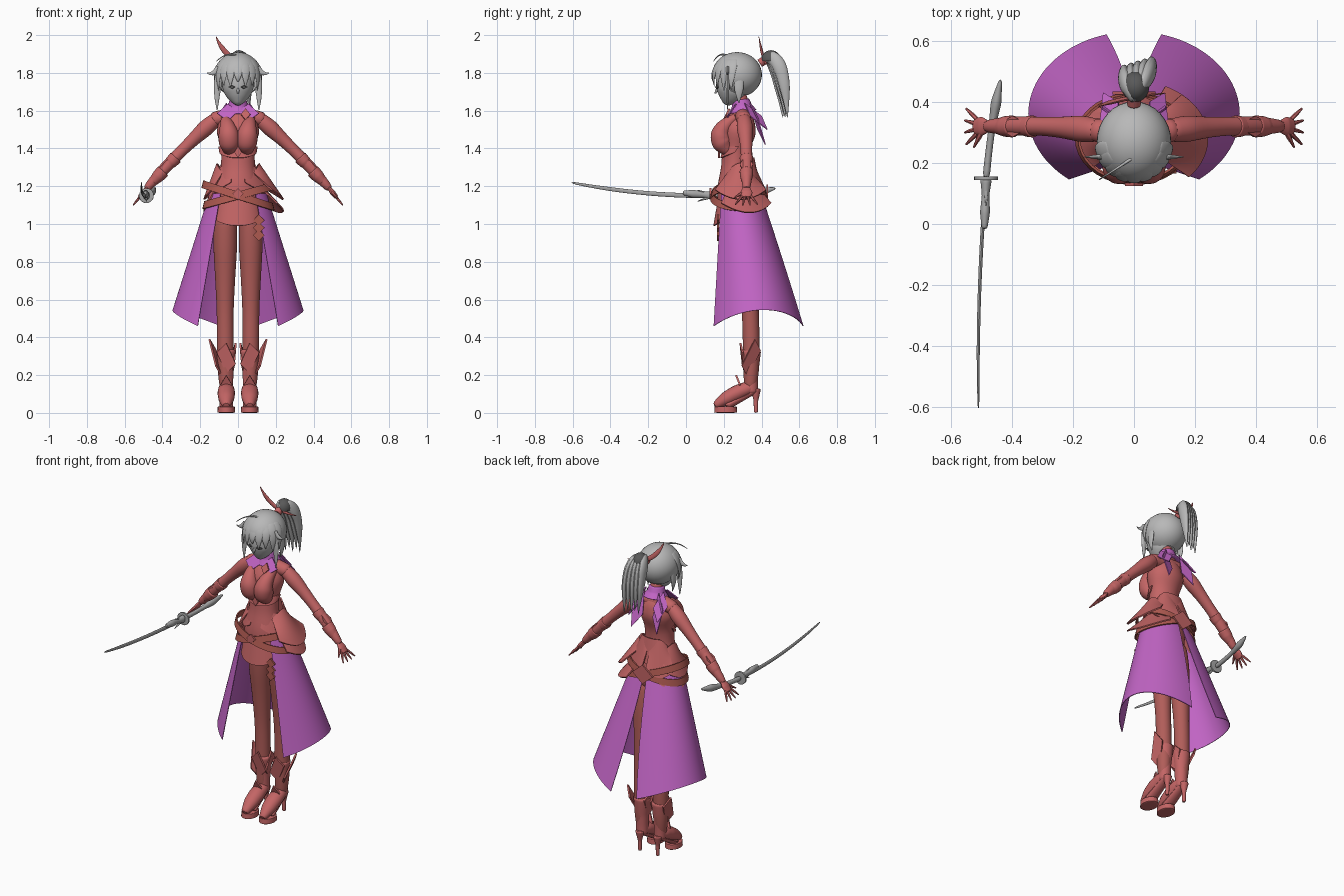
import bpy, bmesh
from math import sin, cos, pi, radians
from mathutils import Vector

default = bpy.data.objects.get("Cube")
if default:
    bpy.data.objects.remove(default, do_unlink=True)

SIDE, BACK, UP = Vector((1, 0, 0)), Vector((0, 1, 0)), Vector((0, 0, 1))
WAIST_Y = .28


def material(name, red, green, blue):
    mat = bpy.data.materials.new(name)
    mat.use_nodes = True
    mat.diffuse_color = (red, green, blue, 1)
    shader = mat.node_tree.nodes["Principled BSDF"]
    shader.inputs["Base Color"].default_value = (red, green, blue, 1)
    return mat


RED = material("dusty red", .55, .13, .13)
LEG_RED = material("muted red", .44, .11, .1)
BROWN = material("brown red", .42, .1, .08)
VIOLET = material("violet", .54, .13, .56)
GREY = material("pale grey", .48, .48, .48)
STEEL = material("steel grey", .38, .38, .38)
DARK = material("dark grey", .1, .1, .1)


def finish(name, bm, mat, rounded=False, thickness=0):
    """Turn a bmesh into a named, shaded object."""
    bmesh.ops.recalc_face_normals(bm, faces=bm.faces)
    mesh = bpy.data.meshes.new(name)
    bm.to_mesh(mesh)
    bm.free()
    obj = bpy.data.objects.new(name, mesh)
    bpy.context.collection.objects.link(obj)
    mesh.materials.append(mat)
    if thickness:
        solid = obj.modifiers.new("thickness", 'SOLIDIFY')
        solid.thickness, solid.offset = thickness, 0
        obj.modifiers.new("crisp rim", 'EDGE_SPLIT').split_angle = radians(50)
    if rounded:
        obj.modifiers.new("rounding", 'SUBSURF').render_levels = 1
    bpy.ops.object.select_all(action='DESELECT')
    obj.select_set(True)
    bpy.context.view_layer.objects.active = obj
    bpy.ops.object.shade_smooth_by_angle(angle=radians(50))


def bridge(bm, rows, closed):
    """Join neighbouring rows of vertices with quads."""
    for low, high in zip(rows, rows[1:]):
        count = len(low)
        for i in range(count if closed else count - 1):
            j = (i + 1) % count
            bm.faces.new((low[i], low[j], high[j], high[i]))


def along_path(path, t):
    """Straight line through two points or a smooth bend through three."""
    points = [Vector(p) for p in path]
    if len(points) == 2:
        return points[0].lerp(points[1], t)
    start, middle, end = points
    bend = middle - (start + end) / 2
    return start.lerp(end, t) + bend * 4 * t * (1 - t)


def tube(name, mat, path, widths, ref=BACK, flat=1, sides=10, side=1, steps=12):
    """Rounded tube whose evenly spaced widths are blended; flattened along ref."""
    bm = bmesh.new()
    rows = []
    for step in range(steps + 1):
        t = step / steps
        centre = along_path(path, t)
        ahead = (along_path(path, t + .01) - along_path(path, t - .01)).normalized()
        wide = ahead.cross(ref).normalized()
        thin = wide.cross(ahead) * flat
        place = t * (len(widths) - 1)
        k = min(int(place), len(widths) - 2)
        radius = max(widths[k] + (widths[k + 1] - widths[k]) * (place - k), .002)
        row = []
        for i in range(sides):
            turn = 2 * pi * i / sides
            point = centre + radius * (wide * cos(turn) + thin * sin(turn))
            row.append(bm.verts.new((point.x * side, point.y, point.z)))
        rows.append(row)
    bridge(bm, rows, closed=True)
    bm.faces.new(rows[0])
    bm.faces.new(rows[-1])
    finish(name, bm, mat, rounded=True)


def wrap(name, mat, start, stop, top, bottom, hem=0, peak=0, tilt=0, lean=0,
         side=1, slit=0, thickness=.008, rows=6, columns=36):
    """Sheet round the body, from angle to angle off the front; rims are radius, height."""
    bm = bmesh.new()
    grid = []
    for r in range(rows + 1):
        t = r / rows
        radius, height = Vector(top).lerp(Vector(bottom), t)
        line = []
        for c in range(columns + 1):
            s = c / columns
            angle = radians(start + (stop + slit * (1 - t) - start) * s)
            rise = tilt * sin(angle) + (t * hem + (1 - t) * peak) * sin(pi * s)
            line.append(bm.verts.new((side * radius * sin(angle),
                                      WAIST_Y + lean * t - radius * .78 * cos(angle),
                                      height + rise)))
        grid.append(line)
    bridge(bm, grid, closed=False)
    finish(name, bm, mat, thickness=thickness)


def ball(name, mat, centre, size, keep):
    """Part of an ellipsoid, chosen by a rule on its faces."""
    bm = bmesh.new()
    bmesh.ops.create_uvsphere(bm, u_segments=32, v_segments=20, radius=1)
    for v in bm.verts:
        v.co = [c + s * k for c, s, k in zip(centre, size, v.co)]
    gone = [f for f in bm.faces if not keep(f.calc_center_median())]
    bmesh.ops.delete(bm, geom=gone, context='FACES')
    finish(name, bm, mat)


def diamond(name, mat, centre, across, down, side=1, thickness=.01):
    """Four-pointed plate."""
    bm = bmesh.new()
    centre = Vector(centre)
    corners = [centre - across, centre - down, centre + across, centre + down]
    bm.faces.new([bm.verts.new((p.x * side, p.y, p.z)) for p in corners])
    finish(name, bm, mat, thickness=thickness)


# Torso, neck and tunic
tube("torso", RED, [(0, .29, 1), (0, .26, 1.3), (0, .3, 1.6)],
     [.1, .13, .12, .09, .09, .12, .07], flat=.82, sides=20)
tube("shoulders", RED, [-SIDE * .14 + BACK * .31 + UP * 1.55, BACK * .3 + UP * 1.57,
                        SIDE * .14 + BACK * .31 + UP * 1.55], [.04, .05, .04])
tube("neck", RED, [(0, .31, 1.58), (0, .28, 1.7)], [.045, .035])
wrap("front_tunic", RED, -62, 62, (.1, 1.3), (.13, 1.02), hem=-.03, lean=-.03)
wrap("chest_band", RED, -90, 90, (.1, 1.41), (.095, 1.38), hem=-.03, lean=-.02)
diamond("chest_gem", RED, (0, .175, 1.38), SIDE * .02, UP * .03)

# Belts and buckles
wrap("belt_low_right", BROWN, 0, 360, (.175, 1.17), (.185, 1.13), tilt=.05)
wrap("belt_low_left", BROWN, 0, 360, (.18, 1.17), (.19, 1.13), tilt=-.06)
diamond("front_buckle", RED, (0, .13, 1.16), SIDE * .03, UP * .03)
diamond("back_buckle", RED, (0, .43, 1.15), SIDE * .07, UP * .06)
wrap("spine_plate", RED, 145, 215, (.1, 1.35), (.14, 1.24), -.04)
for drop in range(3):
    diamond("hip_charm", BROWN, SIDE * .11 + BACK * .17 + UP * (1.02 - drop * .04),
            SIDE * .03, UP * .03)

for side, word in ((1, "left_"), (-1, "right_")):
    # Waist armour
    flare = .24 if side > 0 else .18
    wrap(word + "hip_guard", RED, 48, 140, (.11, 1.27), (flare, 1.18), -.05, .05, side=side)
    wrap(word + "lower_hip_guard", RED, 60, 155, (.13, 1.2), (flare, 1.11), -.05, side=side)
    wrap(word + "back_guard", RED, 118, 176, (.1, 1.31), (.18, 1.18), -.04, .04, side=side)
    wrap(word + "waist_plate", RED, 15, 80, (.1, 1.3), (.14, 1.22), -.03, side=side)

    # Skirt
    wrap(word + "skirt_panel", VIOLET, 38, 165, (.15, 1.16), (.345, .46), hem=.085,
         lean=.08, slit=12, side=side, thickness=.004)

    # Bust
    tube(word + "bust", RED, [(.07, .27, 1.57), (.05, .185, 1.475), (.045, .24, 1.38)],
         [.02, .04, .056, .058, .03], SIDE, sides=14, side=side)

    # Arm and cuffs
    shoulder, elbow, wrist = Vector((.1, .305, 1.57)), Vector((.3, .32, 1.385)), Vector((.49, .32, 1.18))
    tube(word + "arm", RED, [shoulder, elbow, wrist], [.035, .046, .036, .031, .033, .03, .02],
         sides=14, side=side)
    for near, far in ((.15, .4), (.5, .8)):
        tube(word + "arm_cuff", RED, [elbow.lerp(wrist, near), elbow.lerp(wrist, far)],
             [.039, .036, .025], side=side)
    diamond(word + "elbow_guard", RED, elbow.lerp(wrist, .5) + UP * .03,
            BACK * .035, (wrist - elbow) * .3, side)

    # Hand
    reach = Vector((.04, 0, -.05))
    tube(word + "palm", RED, [wrist - reach * .3, wrist + reach * .8], [.02, .034, .028],
         SIDE + UP, .45, side=side)
    for k in (-1.5, -.5, .5, 1.5):
        knuckle = wrist + reach * .6 + BACK * k * .015
        tip = knuckle + reach * (1.1 - .1 * abs(k)) + BACK * k * .025
        tube(word + "finger", RED, [knuckle, tip], [.009, .008, .004], sides=6, side=side)
    tube(word + "thumb", RED, [wrist, wrist + reach * .9 - BACK * .07], [.012, .01, .004],
         SIDE, sides=6, side=side)

    # Leg
    tube(word + "leg", LEG_RED, [(.064, .34, .1), (.068, .34, .55), (.066, .295, 1.08)],
         [.03, .045, .046, .046, .055, .066, .06], sides=14, side=side)

    # Boot
    ankle, heel, toe = Vector((.062, .345, .1)), Vector((.062, .37, 0)), Vector((.062, .15, .035))
    tube(word + "boot_shaft", RED, [ankle, ankle + UP * .24], [.037, .037, .04, .048, .055],
         sides=14, side=side)
    tube(word + "boot_foot", RED, [heel + UP * .14, (.062, .27, .105), toe],
         [.03, .045, .05, .045, .022], UP, .9, side=side)
    sole = toe + BACK * .06
    tube(word + "boot_platform", RED, [sole - UP * .035, sole], [.05, .048], flat=1.3, side=side)
    tube(word + "boot_heel", RED, [heel, heel + UP * .13], [.011, .013, .03], side=side)
    tube(word + "boot_arch", RED, [sole, heel + UP * .12], [.04, .028], UP, .6, side=side)
    cuff = ankle + UP * .19
    diamond(word + "boot_wing", RED, cuff + SIDE * .055, BACK * .05 + UP * .04,
            UP * .1 + SIDE * .035 + BACK * .02, side)
    diamond(word + "boot_inner_wing", RED, cuff - SIDE * .04, BACK * .04 + UP * .04,
            UP * .08 - SIDE * .01, side)
    diamond(word + "shin_plate", RED, cuff - BACK * .045, SIDE * .05 + UP * .03,
            UP * .08 - BACK * .012, side)
    diamond(word + "ankle_flap", RED, ankle + UP * .05 - BACK * .06, SIDE * .03,
            UP * .05 - BACK * .02, side)

    # Collar tails and lapels
    diamond(word + "collar_tail", VIOLET, (.07, .38, 1.53), SIDE * .035 + UP * .03,
            UP * .11 - BACK * .04 - SIDE * .02, side, .006)
    diamond(word + "collar_side_tail", VIOLET, (.08, .37, 1.57), SIDE * .03 - BACK * .03,
            UP * .07 - BACK * .06 - SIDE * .02, side, .006)
    diamond(word + "collar_lapel", VIOLET, (.055, .235, 1.59), SIDE * .055 - UP * .005,
            UP * .045 + BACK * .03, side, .006)

    # Eye and side locks
    diamond(word + "eye", DARK, (.033, .164, 1.725), SIDE * .018 + BACK * .006, UP * .01, side, .008)
    temple = Vector((.1, .22, 1.8))
    tube(word + "side_lock", GREY, [temple, temple + SIDE * .01 - UP * .1, temple + SIDE * .01 - UP * .2],
         [.022, .022, .014, .002], flat=.5, side=side)
    tube(word + "side_wisp", GREY, [temple + UP * .03, temple + SIDE * .03, temple + SIDE * .065],
         [.02, .014, .002], flat=.5, side=side)
    nape = temple + BACK * .06
    tube(word + "ear_lock", GREY, [nape, nape + SIDE * .01 - UP * .09, nape - UP * .16],
         [.03, .025, .002], SIDE, .4, side=side)

# Collar and brooch
tube("collar", VIOLET, [(0, .3, 1.59), (0, .29, 1.66)], [.08, .055, .045], sides=16)
diamond("brooch", RED, (.04, .215, 1.58), SIDE * .025, UP * .03 + BACK * .015)

# Head
tube("face", GREY, [(0, .21, 1.63), (0, .245, 1.73), (0, .27, 1.86)],
     [.012, .05, .075, .086, .09, .085, .05], flat=1.05, sides=18)
tube("nose", GREY, [(0, .165, 1.72), (0, .155, 1.69)], [.004, .008, .004], SIDE)

# Hair
crown = Vector((0, .27, 1.79))
ball("hair_cap", GREY, crown, (.122, .132, .12),
     lambda p: p.z > 1.8 or (p.y > .23 and p.z > 1.68))
for k in range(-4, 5):
    angle = radians(19 * k)
    out = SIDE * sin(angle) - BACK * cos(angle) * 1.05
    tip = crown + out * .12 - UP * (.04 + .015 * (k % 2) + .01 * abs(k))
    tube("fringe_lock", GREY, [crown + out * .08 + UP * .08, crown + out * .12 + UP * .015, tip],
         [.03, .03, .02, .002], out, .3)
tube("stray_strand", GREY, [(0, .22, 1.89), (-.06, .18, 1.895), (-.115, .145, 1.86)], [.006, .004, .002])
for k in range(-2, 3):
    fan = SIDE * k * .02 + BACK * k * .006
    tube("ponytail_lock", GREY,
         [(0, .41, 1.87), Vector((.01, .485, 1.83)) + fan, Vector((.015, .525, 1.56)) + fan + UP * .02 * (k % 2)],
         [.025, .038, .04, .03, .002], SIDE, .6)
ball("ponytail_top", DARK, (.005, .45, 1.87), (.045, .05, .05), lambda p: p.z > 1.86)
tube("hair_tie", RED, [(0, .39, 1.85), (0, .42, 1.87)], [.024, .024], SIDE)
tube("hair_feather", RED, [(-.118, .385, 1.995), (-.03, .41, 1.88), (.11, .43, 1.85)],
     [.002, .015, .015, .01, .002], flat=.5)

# Sword
guard, pommel, point = Vector((-.485, .15, 1.15)), Vector((-.437, .475, 1.19)), Vector((-.51, -.61, 1.22))
tube("sword_blade", STEEL, [point, (-.507, -.23, 1.165), guard], [.006, .011, .012, .013, .014], SIDE, .5)
tube("sword_collar", STEEL, [guard.lerp(point, .22), guard], [.012, .022, .016, .026], SIDE, .8)
tube("sword_guard", STEEL, [guard - BACK * .006, guard + BACK * .006], [.042, .042], SIDE)
tube("sword_grip", STEEL, [guard, (-.465, .32, 1.16), pommel], [.016, .015, .015, .024, .006], SIDE, .8)
for lift in (.03, -.03):
    tube("guard_spike", STEEL, [guard, guard - BACK * .09 + UP * lift], [.012, .002], SIDE)
